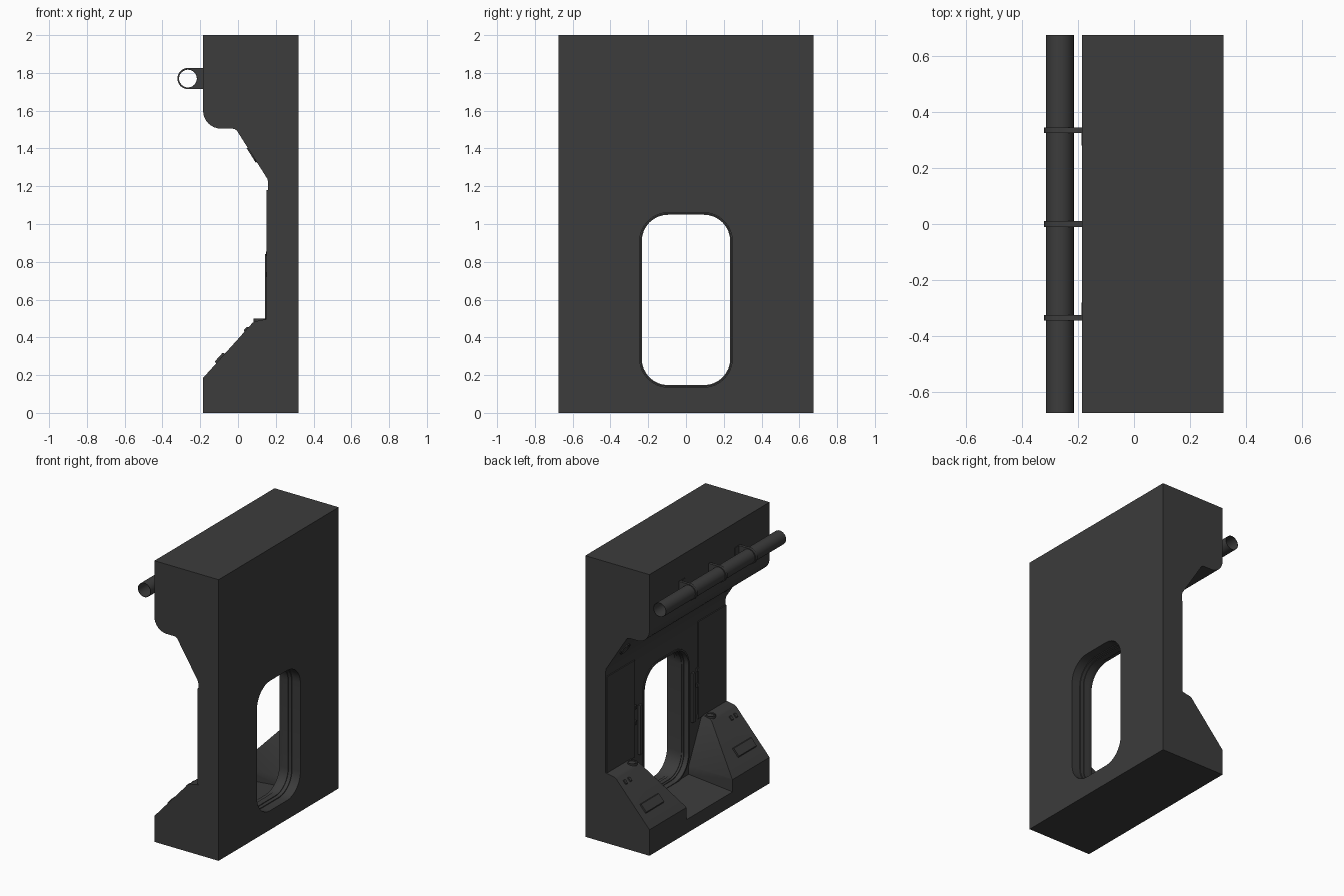
import bpy, bmesh
from math import sin, cos, pi, radians, atan2
from mathutils import Matrix, Vector

if "Cube" in bpy.data.objects:
    bpy.data.objects.remove(bpy.data.objects["Cube"])

mat = bpy.data.materials.new("dark_grey")
mat.diffuse_color = (0.045, 0.045, 0.045, 1)
mat.use_nodes = True
mat.node_tree.nodes["Principled BSDF"].inputs["Base Color"].default_value = mat.diffuse_color


def make(name, verts, faces, smooth=False):
    me = bpy.data.meshes.new(name)
    me.from_pydata(verts, [], faces)
    bm = bmesh.new()
    bm.from_mesh(me)
    bmesh.ops.recalc_face_normals(bm, faces=bm.faces)
    bm.to_mesh(me)
    bm.free()
    me.materials.append(mat)
    ob = bpy.data.objects.new(name, me)
    bpy.context.collection.objects.link(ob)
    bpy.context.view_layer.objects.active = ob
    if smooth:
        bpy.ops.object.select_all(action='DESELECT')
        ob.select_set(True)
        bpy.ops.object.shade_smooth_by_angle(angle=radians(35))
    return ob


def prism(name, loop_a, loop_b, smooth=False):
    """Solid between two matching loops."""
    n = len(loop_a)
    faces = [tuple(range(n)), tuple(range(2 * n - 1, n - 1, -1))]
    faces += [(i, (i + 1) % n, n + (i + 1) % n, n + i) for i in range(n)]
    return make(name, loop_a + loop_b, faces, smooth)


def ring(name, loops, smooth=True):
    """Closed ring skinned over a cycle of matching loops."""
    n, m = len(loops[0]), len(loops)
    verts = [v for lp in loops for v in lp]
    faces = [(j * n + i, j * n + (i + 1) % n, (j + 1) % m * n + (i + 1) % n, (j + 1) % m * n + i)
             for j in range(m) for i in range(n)]
    return make(name, verts, faces, smooth)


def box(name, x0, x1, y0, y1, z0, z1):
    return prism(name, [(x0, y0, z0), (x1, y0, z0), (x1, y1, z0), (x0, y1, z0)],
                 [(x0, y0, z1), (x1, y0, z1), (x1, y1, z1), (x0, y1, z1)])


def disc_ring(name, centre, normal, r, inner, h):
    """Round collar with a shallow dish, set on a surface."""
    q = Vector(normal).to_track_quat('Z', 'Y')
    c = Vector(centre)
    loops = []
    for rad, z in ((r, -h), (r, h), (inner, h), (inner, h * 0.3), (0.001, h * 0.3), (0.001, -h)):
        loops.append([tuple(c + q @ Vector((rad * cos(t * pi / 12), rad * sin(t * pi / 12), z)))
                      for t in range(24)])
    return ring(name, loops)


def cut(ob, cutter):
    m = ob.modifiers.new("cut", 'BOOLEAN')
    m.object, m.operation, m.solver = cutter, 'DIFFERENCE', 'EXACT'
    cutter.hide_render = True
    bpy.context.view_layer.objects.active = ob
    bpy.ops.object.modifier_apply(modifier=m.name)
    bpy.data.objects.remove(cutter)


def window(x, off):
    """Rounded window outline at depth x, grown by off."""
    hw, hh, r, zc = 0.245 + off, 0.462 + off, 0.15 + off, 0.598
    pts = []
    for k, (sy, sz) in enumerate(((1, 1), (-1, 1), (-1, -1), (1, -1))):
        for i in range(9):
            a = (k + i / 8) * pi / 2
            pts.append((x, sy * (hw - r) + r * cos(a), zc + sz * (hh - r) + r * sin(a)))
    return pts


# Wall body from its side profile
profile = [(0.32, 0), (0.32, 2), (-0.185, 2)]
profile += [(-0.09 + 0.095 * cos(pi + i * pi / 16), 1.6 + 0.095 * sin(pi + i * pi / 16)) for i in range(9)]
profile += [(-0.03, 1.505), (-0.016, 1.502), (-0.005, 1.493), (0.155, 1.24), (0.16, 1.22),
            (0.16, 0.498), (0.09, 0.485), (0.076, 0.476), (-0.185, 0.185), (-0.185, 0)]
body = prism("wall_body", [(x, -0.675, z) for x, z in profile], [(x, 0.675, z) for x, z in profile])

# Central foot channel between the two consoles
half = [(0.26, 0.087), (0.26, 0.19), (0.42, 0.52)]
chan = half + [(-y, z) for y, z in reversed(half)]
cut(body, prism("channel_cutter", [(-0.3, y, z) for y, z in chan],
                [(0.161, y, 0.13 if z < 0.1 else z) for y, z in chan]))
# Window opening
cut(body, prism("window_cutter", window(0.12, 0), window(0.4, 0)))
bpy.ops.object.select_all(action='DESELECT')
body.select_set(True)
bpy.ops.object.shade_smooth_by_angle(angle=radians(30))

# Stepped window liner
steps = [(0.153, 0.014), (0.153, 0.002), (0.165, -0.002), (0.185, -0.002), (0.185, -0.007), (0.2, -0.007),
         (0.2, -0.011), (0.23, -0.011), (0.23, -0.006), (0.255, -0.006), (0.255, 0.014)]
ring("window_liner", [window(x, o) for x, o in steps])

# Hand rail tube
PX, PZ, N = -0.265, 1.77, 32


def circle(y, r):
    return [(PX + r * cos(2 * pi * i / N), y, PZ + r * sin(2 * pi * i / N)) for i in range(N)]


def strap(y, r, depth):
    """Round on the outer side, square toward the wall."""
    pts = []
    corner = atan2(r, depth)
    for i in range(N):
        t = 2 * pi * i / N
        if i in (3, N - 3):
            t = corner if i == 3 else -corner
        k = r if cos(t) < 1e-6 else min(r / max(abs(sin(t)), 1e-6), depth / cos(t))
        pts.append((PX + k * cos(t), y, PZ + k * sin(t)))
    return pts


ring("rail_tube", [circle(-0.675, 0.05), circle(0.675, 0.05), circle(0.675, 0.047), circle(-0.675, 0.047)])
for y in (-0.335, 0, 0.335):
    a, b = y - 0.01, y + 0.01
    ring("rail_bracket", [strap(a, 0.056, 0.082), strap(b, 0.056, 0.082), circle(b, 0.0495), circle(a, 0.0495)])

# Mirrored fittings on both sides
slope = Vector((0.261, 0, 0.291)).normalized()
for s in (-1, 1):
    box("bracket_plate", -0.188, -0.17, *sorted((s * 0.28, s * 0.345)), 1.715, 1.825)
    # Wall panel, slim rail and latches beside the window
    box("side_panel", 0.152, 0.18, *sorted((s * 0.355, s * 0.672)), 0.49, 1.18)
    box("window_side_rail", 0.143, 0.18, *sorted((s * 0.285, s * 0.31)), 0.49, 0.84)
    for z in (0.72, 0.83):
        box("panel_latch", 0.147, 0.16, *sorted((s * 0.34, s * 0.36)), z, z + 0.025)
    # Holder on console top, lamp on the upper slope
    disc_ring("cup_holder", (0.115, s * 0.44, 0.487), (0, 0, 1), 0.034, 0.026, 0.012)
    disc_ring("slope_lamp", (0.075, s * 0.58, 1.366), (-0.847, 0, -0.531), 0.045, 0.036, 0.006)
    # Raised pad and small switches on the console slope
    n = Vector((-slope.z, 0, slope.x))
    for name, cx, y0, y1, hl, h in (("console_pad", -0.093, 0.42, 0.62, 0.03, 0.012),
                                    ("console_switch", 0.045, 0.56, 0.58, 0.012, 0.008),
                                    ("console_switch", 0.045, 0.61, 0.63, 0.012, 0.008)):
        c = Vector((cx, 0, 0.185 + (cx + 0.185) * 1.115))
        pts = [c - slope * (hl + 0.01) - n * 0.01, c - slope * hl + n * h,
               c + slope * hl + n * h, c + slope * (hl + 0.01) - n * 0.01]
        prism(name, [(p.x, s * y0, p.z) for p in pts], [(p.x, s * y1, p.z) for p in pts])
